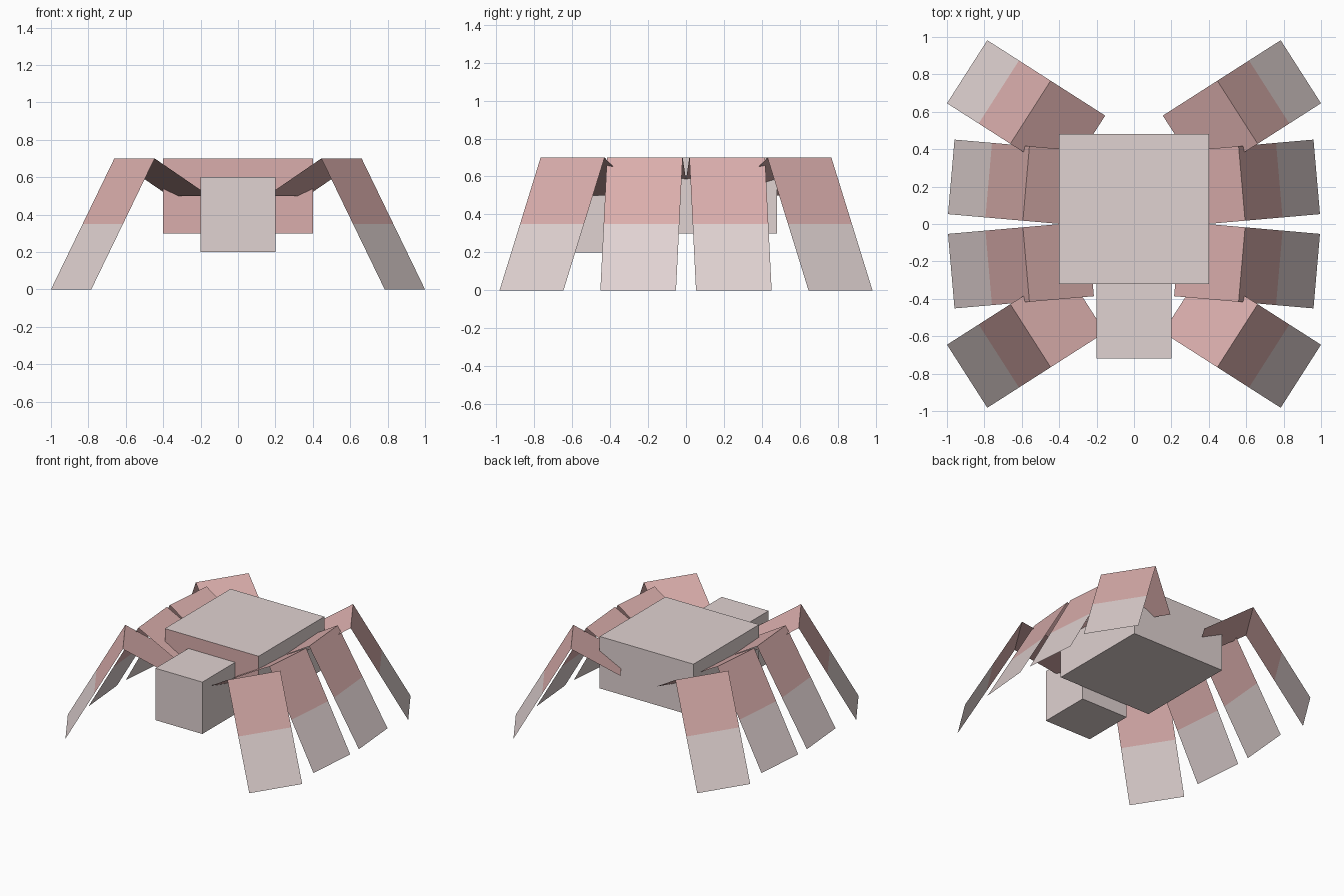
import bpy, bmesh, math
from mathutils import Vector

if "Cube" in bpy.data.objects:
    bpy.data.objects.remove(bpy.data.objects["Cube"])


def make_material(name, rgb):
    mat = bpy.data.materials.new(name)
    mat.diffuse_color = (*rgb, 1.0)
    mat.use_nodes = True
    mat.node_tree.nodes["Principled BSDF"].inputs["Base Color"].default_value = mat.diffuse_color
    return mat


BEIGE = make_material("pale beige", (0.745, 0.645, 0.638))
PINK = make_material("dusty pink", (0.701, 0.423, 0.413))


def finish(name, bm, mats):
    mesh = bpy.data.meshes.new(name)
    bm.to_mesh(mesh)
    bm.free()
    for mat in mats:
        mesh.materials.append(mat)
    obj = bpy.data.objects.new(name, mesh)
    bpy.context.collection.objects.link(obj)
    return obj


def box(name, centre, size, pink_front=False):
    bm = bmesh.new()
    bmesh.ops.create_cube(bm, size=1.0)
    bmesh.ops.scale(bm, vec=size, verts=bm.verts)
    bmesh.ops.translate(bm, vec=centre, verts=bm.verts)
    bm.normal_update()
    for f in bm.faces:
        f.material_index = 1 if pink_front and f.normal.y < -0.9 else 0
    return finish(name, bm, [BEIGE, PINK])


def leg(name, foot, angle, sx, sy):
    """Folded flat strip: hip, knee, shin colour break, foot."""
    out = Vector((math.cos(angle), math.sin(angle), 0))
    side = Vector((-out.y, out.x, 0)) * 0.2
    # (distance inward from the foot, height)
    profile = [(0.748, 0.5), (0.402, 0.7), (0.201, 0.35), (0.0, 0.0)]
    bm = bmesh.new()
    rows = []
    for back, z in profile:
        mid = Vector((foot[0], foot[1], z)) - out * back
        rows.append([bm.verts.new((p.x * sx, p.y * sy, p.z))
                     for p in (mid - side, mid + side)])
    for i, (a, b) in enumerate(zip(rows, rows[1:])):
        f = bm.faces.new((a[0], b[0], b[1], a[1]))
        f.material_index = 0 if i == 2 else 1
        f.normal_update()
        if f.normal.z < 0:
            f.normal_flip()
    return finish(name, bm, [BEIGE, PINK])


# Body and head
box("body", (0, 0.08, 0.5), (0.8, 0.8, 0.4), pink_front=True)
box("head", (0, -0.52, 0.4), (0.4, 0.4, 0.4))

# Four legs on each side, mirrored from the rear right quarter
for sx, lr in ((1, "right"), (-1, "left")):
    for sy, fb in ((-1, "front"), (1, "rear")):
        leg(f"{lr}_{fb}_outer_leg", (0.892, 0.814), math.radians(32.6), sx, sy)
        leg(f"{lr}_{fb}_middle_leg", (0.977, 0.252), math.radians(5), sx, sy)
